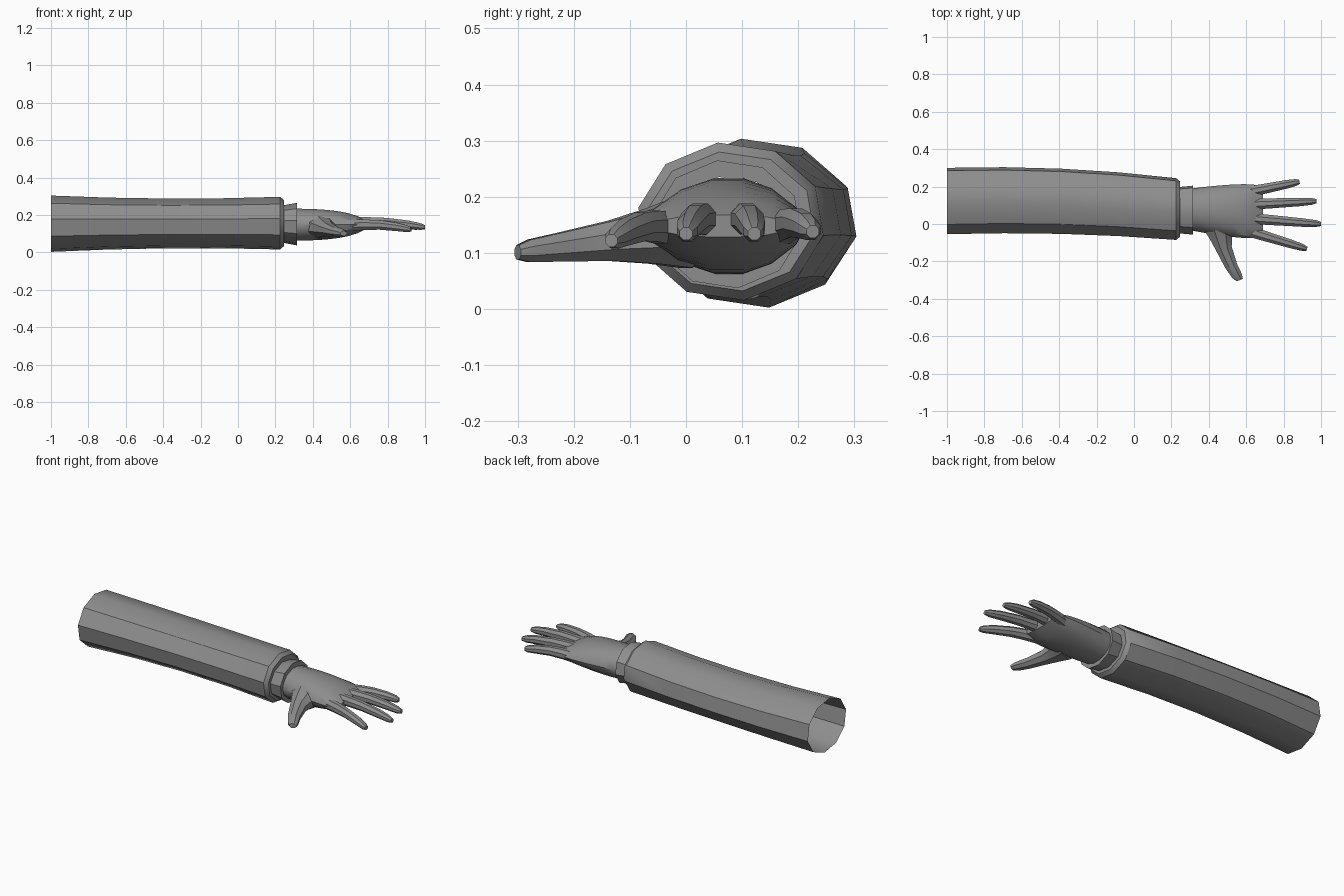
import bpy, bmesh, math
from mathutils import Vector

cube = bpy.data.objects.get("Cube")
if cube:
    bpy.data.objects.remove(cube)

grey = bpy.data.materials.new("plain grey")
grey.use_nodes = True
colour = (0.27, 0.27, 0.27, 1)
grey.diffuse_color = colour
grey.node_tree.nodes["Principled BSDF"].inputs["Base Color"].default_value = colour


def add_ring(bm, centre, width, height, sides, heading, phase):
    """Add an upright elliptical ring of vertices facing along the heading."""
    across = Vector((-heading.y, heading.x, 0)).normalized()
    up = Vector((0, 0, 1))
    ring = []
    for i in range(sides):
        angle = phase + math.tau * i / sides
        offset = across * math.cos(angle) * width + up * math.sin(angle) * height
        ring.append(bm.verts.new(centre + offset / 2))
    return ring


def loft(name, sections, sides, heading, phase, closed):
    """Skin a list of (centre, width, height) sections into one object."""
    bm = bmesh.new()
    rings = [add_ring(bm, centre, width, height, sides, heading, phase)
             for centre, width, height in sections]
    for near, far in zip(rings, rings[1:]):
        for i in range(sides):
            bm.faces.new((near[i - 1], near[i], far[i], far[i - 1]))
    if closed:
        bm.faces.new(rings[0])
        bm.faces.new(rings[-1])
    bmesh.ops.recalc_face_normals(bm, faces=bm.faces)
    mesh = bpy.data.meshes.new(name)
    bm.to_mesh(mesh)
    bm.free()
    mesh.materials.append(grey)
    part = bpy.data.objects.new(name, mesh)
    bpy.context.collection.objects.link(part)
    bpy.ops.object.select_all(action='DESELECT')
    part.select_set(True)
    bpy.context.view_layer.objects.active = part
    bpy.ops.object.shade_smooth_by_angle(angle=math.radians(34))


def steps(count):
    """Even fractions from zero to one."""
    return [i / count for i in range(count + 1)]


along_arm = Vector((1, 0, 0))
sleeve_phase = math.radians(-10)

# Sleeve: gently bent, open at the shoulder, turned inwards at the wrist
shoulder = Vector((-1, 0.123, 0.153))
wrist = Vector((0.225, 0.08, 0.156))
sleeve = []
for t in steps(4):
    centre = shoulder.lerp(wrist, t)
    centre.y += 0.08 * t * (1 - t)
    width = 0.36 - 0.025 * t * t
    height = 0.304 - 0.02 * t - 0.1 * t * (1 - t)
    sleeve.append((centre, width, height))
rim = wrist + along_arm * 0.02
sleeve.append((rim, width * 0.9, height * 0.88))
sleeve.append((rim, width * 0.65, height * 0.63))
loft("sleeve", sleeve, 10, along_arm, sleeve_phase, closed=False)

# Shirt cuff: flares towards the hand, with its lip turned in
cuff_end = Vector((0.315, 0.074, 0.151))
cuff = [
    (cuff_end - along_arm * 0.08, 0.25, 0.2),
    (cuff_end, 0.266, 0.23),
    (cuff_end, 0.22, 0.17),
]
loft("cuff", cuff, 10, along_arm, sleeve_phase, closed=False)

# Palm: widens and flattens from the wrist to the knuckles
palm_start = Vector((0.29, 0.078, 0.148))
palm_end = Vector((0.69, 0.066, 0.148))
palm = []
for t in steps(8):
    width = 0.22 + 0.075 * math.sin(t * math.pi / 2) - 0.04 * t ** 12
    height = max(0.04, 0.175 * math.sqrt(1 - t ** 2.5))
    palm.append((palm_start.lerp(palm_end, t), width, height))
loft("palm", palm, 14, along_arm, 0, closed=True)


def rounding(t):
    """Narrow the last stretch of a finger or thumb to a blunt tip."""
    return 1 - 0.45 * max(0, t - 0.9) / 0.1


finger_steps = (0, 0.2, 0.45, 0.75, 0.93, 1)
half_side = math.pi / 8

# Fingers: knuckle and tip of each, fanned out and lightly arched
fingers = {
    "index_finger": ((0.62, -0.04, 0.145), (0.925, -0.133, 0.122)),
    "middle_finger": ((0.62, 0.03, 0.158), (1, 0, 0.134)),
    "ring_finger": ((0.62, 0.105, 0.158), (0.975, 0.122, 0.134)),
    "little_finger": ((0.62, 0.173, 0.145), (0.885, 0.226, 0.138)),
}
for name, ends in fingers.items():
    knuckle, tip = map(Vector, ends)
    finger = []
    for t in finger_steps:
        centre = knuckle.lerp(tip, t)
        centre.z += 0.012 * math.sin(math.pi * t)
        size = (0.064 - 0.02 * t) * rounding(t)
        finger.append((centre, size, size))
    loft(name, finger, 8, tip - knuckle, half_side, closed=True)

# Thumb: curves forward and widens into the side of the palm
thumb_root = Vector((0.46, 0, 0.138))
thumb_tip = Vector((0.565, -0.3, 0.101))
thumb = []
for t in finger_steps:
    centre = thumb_root.lerp(thumb_tip, t)
    centre.x -= 0.1 * t * (1 - t)
    width = 0.07 + 0.13 * (1 - t) ** 3
    height = 0.05 + 0.09 * (1 - t) ** 2
    thumb.append((centre, width * rounding(t), height * rounding(t)))
loft("thumb", thumb, 8, thumb_tip - thumb_root, half_side, closed=True)
